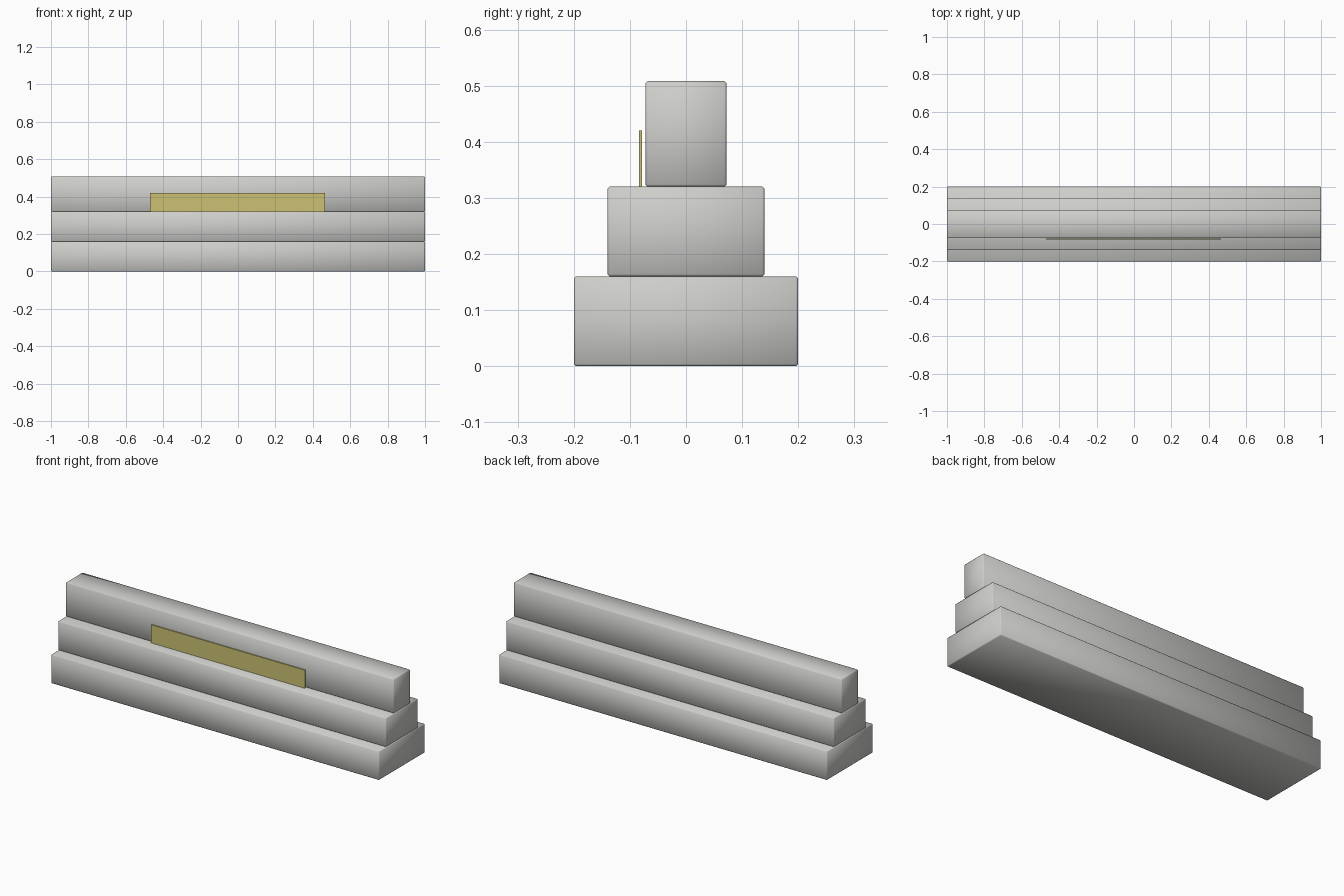
import bpy

cube = bpy.data.objects.get("Cube")
if cube:
    bpy.data.objects.remove(cube, do_unlink=True)


def make_material(name, colour):
    mat = bpy.data.materials.new(name)
    mat.use_nodes = True
    mat.diffuse_color = colour
    mat.node_tree.nodes["Principled BSDF"].inputs["Base Color"].default_value = colour
    return mat


def box(name, size, centre, mat):
    bpy.ops.mesh.primitive_cube_add(size=1, location=centre)
    obj = bpy.context.object
    obj.name = name
    obj.scale = size
    bpy.ops.object.transform_apply(location=False, rotation=False, scale=True)
    obj.data.materials.append(mat)
    return obj


stone = make_material("pale grey stone", (0.62, 0.62, 0.6, 1))
brass = make_material("dull brass", (0.6, 0.53, 0.17, 1))

# Stacked stone tiers, softly shaded with a fine chamfer: name, depth, height
bottom = 0
for name, depth, height in (("lower_tier", 0.4, 0.16),
                            ("middle_tier", 0.28, 0.16),
                            ("upper_tier", 0.145, 0.188)):
    tier = box(name, (2, depth, height), (0, 0, bottom + height / 2), stone)
    chamfer = tier.modifiers.new("chamfer", "BEVEL")
    chamfer.width = 0.004
    chamfer.segments = 1
    bpy.ops.object.shade_smooth()
    bottom += height

# Thin plaque standing on the middle tier
box("plaque", (0.936, 0.006, 0.1), (-0.002, -0.081, 0.37), brass)
